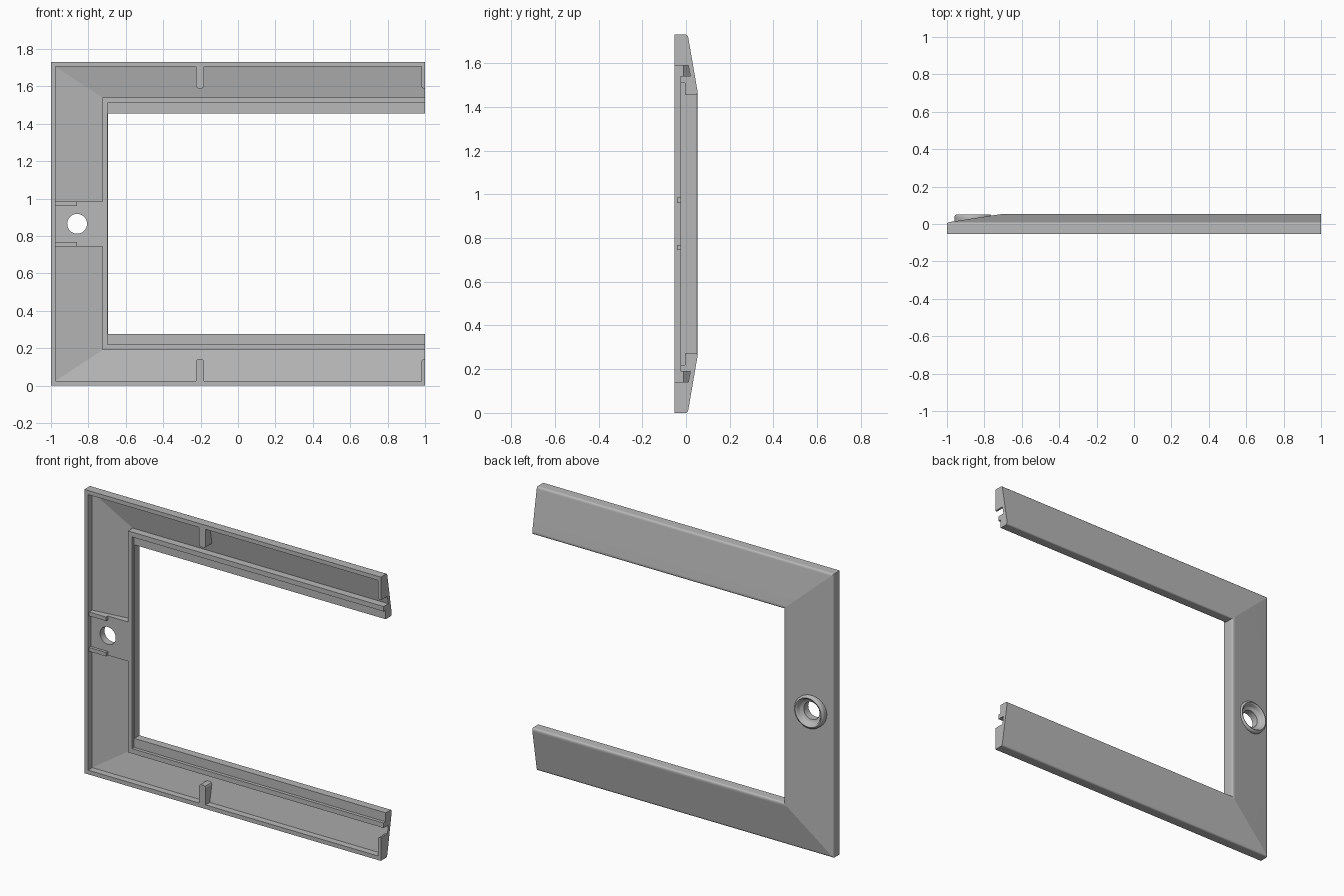
import bpy, bmesh
from math import sin, cos, pi

if "Cube" in bpy.data.objects:
    bpy.data.objects.remove(bpy.data.objects["Cube"])

H = 1.73            # frame height
FRONT = -0.0525     # foremost plane
PAD = -0.025        # plane of the lip and the mounting pad
HOLE = (-0.86, H / 2)

grey = bpy.data.materials.new("plain_grey")
grey.use_nodes = True
grey.diffuse_color = (0.48, 0.48, 0.48, 1)
grey.node_tree.nodes["Principled BSDF"].inputs["Base Color"].default_value = grey.diffuse_color


def loft(name, rings, closed=False):
    """Skin a list of equal-length point rings, capped unless closed."""
    bm = bmesh.new()
    loops = [[bm.verts.new(p) for p in ring] for ring in rings]
    n = len(loops[0])
    pairs = list(zip(loops, loops[1:]))
    if closed:
        pairs.append((loops[-1], loops[0]))
    else:
        bm.faces.new(loops[0])
        bm.faces.new(loops[-1])
    for a, b in pairs:
        for i in range(n):
            j = (i + 1) % n
            bm.faces.new((a[i], a[j], b[j], b[i]))
    bmesh.ops.recalc_face_normals(bm, faces=bm.faces)
    mesh = bpy.data.meshes.new(name)
    bm.to_mesh(mesh)
    bm.free()
    mesh.materials.append(grey)
    ob = bpy.data.objects.new(name, mesh)
    bpy.context.collection.objects.link(ob)
    return ob


def activate(ob):
    bpy.ops.object.select_all(action='DESELECT')
    ob.select_set(True)
    bpy.context.view_layer.objects.active = ob


def cut(ob, cutter):
    activate(ob)
    mod = ob.modifiers.new("hole", 'BOOLEAN')
    mod.object = cutter
    mod.solver = 'EXACT'
    bpy.ops.object.modifier_apply(modifier=mod.name)


def smooth(ob):
    activate(ob)
    bpy.ops.object.shade_smooth_by_angle(angle=0.7, keep_sharp_edges=True)
    mod = ob.modifiers.new("even_shading", 'WEIGHTED_NORMAL')
    mod.keep_sharp = True


def circle(r, y, n=48):
    return [(HOLE[0] + r * cos(2 * pi * i / n), y, HOLE[1] + r * sin(2 * pi * i / n))
            for i in range(n)]


# Frame section: inset on the upright, inset on the rails, depth
section = [
    (0, 0, FRONT), (0.025, 0.025, FRONT), (0.025, 0.025, -0.012),
    (0.275, 0.19, 0.02), (0.275, 0.19, PAD), (0.302, 0.22, PAD),
    (0.302, 0.22, -0.005), (0.305, 0.275, -0.005), (0.305, 0.275, 0.044),
    (0.302, 0.272, 0.049), (0.297, 0.267, 0.052), (0.288, 0.26, 0.0525),
    (0.28, 0.252, 0.0515), (0.014, 0.014, 0.0105), (0.006, 0.006, 0.008),
    (0.0015, 0.0015, 0.004), (0, 0, -0.002),
]
frame = loft("frame", [
    [(1, y, r) for u, r, y in section],
    [(u - 1, y, r) for u, r, y in section],
    [(u - 1, y, H - r) for u, r, y in section],
    [(1, y, H - r) for u, r, y in section],
])

# Mounting pad behind the screw hole
pad_plan = [(-0.978, PAD), (-0.724, PAD), (-0.724, 0.028), (-0.978, 0)]
pad = loft("mounting_pad", [[(x, y, HOLE[1] + s * 0.12) for x, y in pad_plan] for s in (-1, 1)])

# Bore through frame and pad
bore = loft("bore_cutter", [circle(0.078, -0.2), circle(0.078, 0.2)])
bore.hide_render = True
cut(frame, bore)
cut(pad, bore)
bpy.data.objects.remove(bore)

# Keep the mitred corners crisp
verts = frame.data.vertices
for e in frame.data.edges:
    d = verts[e.vertices[0]].co - verts[e.vertices[1]].co
    if abs(d.x) > 0.001 and abs(d.z) > 0.001:
        e.use_edge_sharp = True
smooth(frame)

# Screw bushing with raised rim and recessed seat
bushing_section = [
    (0.053, PAD), (0.053, 0.018), (0.068, 0.022), (0.075, 0.03),
    (0.078, 0.043), (0.082, 0.049), (0.088, 0.0515), (0.094, 0.049),
    (0.099, 0.043), (0.1, 0.035), (0.1, 0.012), (0.078, 0.0), (0.078, PAD),
]
smooth(loft("screw_bushing", [circle(r, y) for r, y in bushing_section], closed=True))

# Short ridges on the pad edges
for label, s in (("lower", -1), ("upper", 1)):
    z0, z1 = HOLE[1] + s * 0.096, HOLE[1] + s * 0.12
    outline = [(-0.976, z0), (-0.86, z0), (-0.86, z1), (-0.976, z1)]
    loft(label + "_pad_ridge", [[(x, y, z) for x, z in outline] for y in (-0.042, -0.02)])


# Stiffening ribs inside both rails
def rib(name, outline, top):
    def height(d):
        return H - d if top else d
    front = [(x, FRONT, height(d)) for x, d in outline]
    back = [(x, -0.004 + 0.19 * (d - 0.025), height(d)) for x, d in outline]
    loft(name, [front, back])


middle = [(-0.225, 0.024), (-0.225, 0.128), (-0.221, 0.137), (-0.213, 0.141),
          (-0.194, 0.141), (-0.186, 0.137), (-0.182, 0.128), (-0.182, 0.024)]
end = [(0.98, 0.024), (0.98, 0.128), (0.984, 0.137), (0.992, 0.141),
       (1, 0.141), (1, 0.024)]
for label, top in (("lower", False), ("upper", True)):
    rib(label + "_middle_rib", middle, top)
    rib(label + "_end_rib", end, top)
